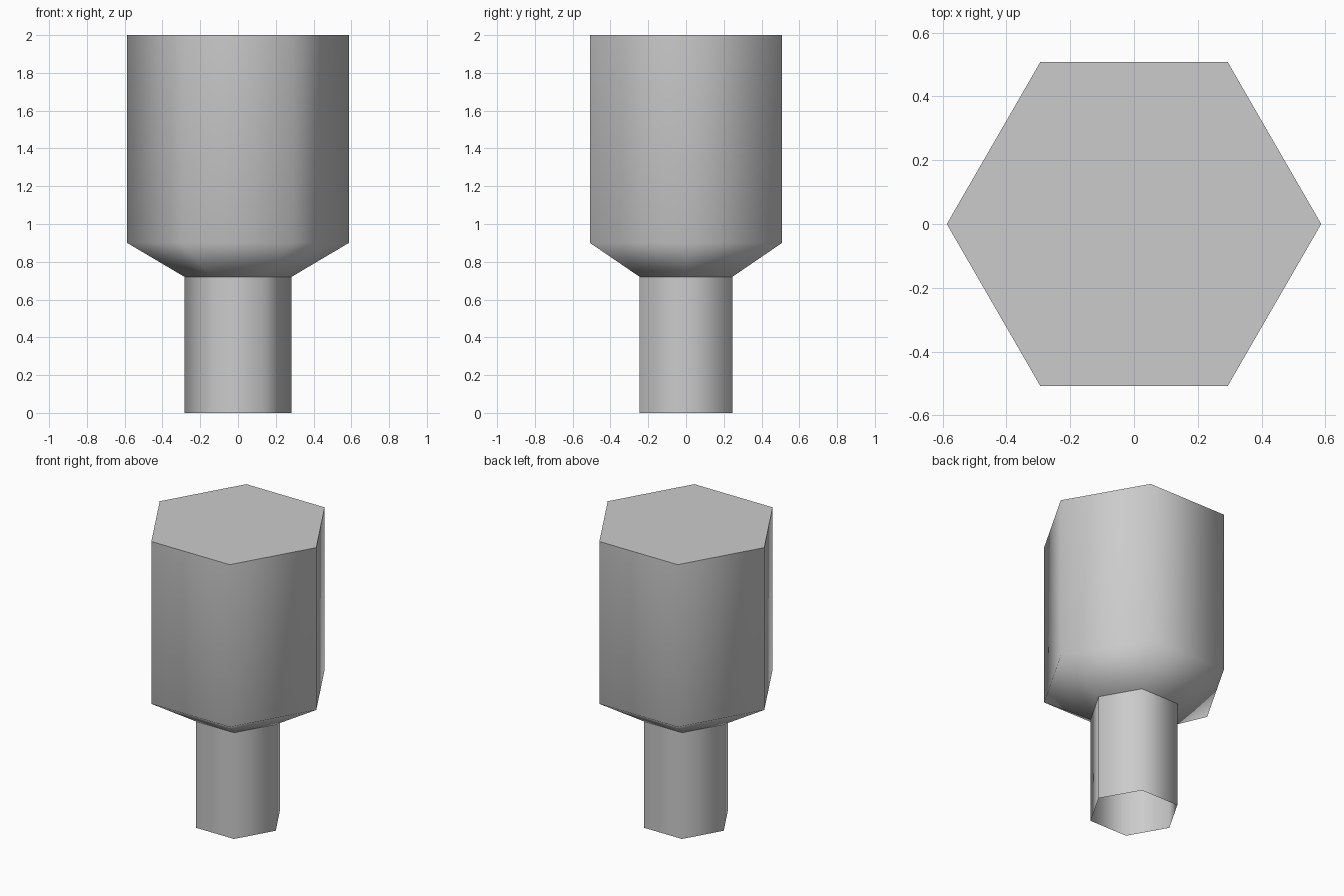
import bpy, math

cube = bpy.data.objects.get("Cube")
if cube:
    bpy.data.objects.remove(cube, do_unlink=True)

SIDES = 6

grey = bpy.data.materials.new("plain grey")
grey.use_nodes = True
colour = (0.6, 0.6, 0.6, 1)
grey.diffuse_color = colour
grey.node_tree.nodes["Principled BSDF"].inputs["Base Color"].default_value = colour


def hex_tube(name, profile, cap_top=False):
    """Sweep a (radius, height) profile around z as a six-sided smooth shell."""
    verts = [(r * math.cos(math.tau * i / SIDES), r * math.sin(math.tau * i / SIDES), z)
             for r, z in profile for i in range(SIDES)]
    faces = []
    for ring in range(len(profile) - 1):
        a, b = ring * SIDES, (ring + 1) * SIDES
        for i in range(SIDES):
            j = (i + 1) % SIDES
            faces.append((a + i, a + j, b + j, b + i))
    last = (len(profile) - 1) * SIDES
    if cap_top:
        faces.append(tuple(range(last, last + SIDES)))

    mesh = bpy.data.meshes.new(name)
    mesh.from_pydata(verts, [], faces)
    mesh.materials.append(grey)
    mesh.shade_smooth()
    # Crisp rim around the flat cap
    if cap_top:
        for edge in mesh.edges:
            edge.use_edge_sharp = min(edge.vertices) >= last
    obj = bpy.data.objects.new(name, mesh)
    bpy.context.collection.objects.link(obj)

    # Let the large walls dominate the shading
    weighted = obj.modifiers.new("weighted normals", 'WEIGHTED_NORMAL')
    weighted.keep_sharp = True
    return obj


# Narrow shaft, open underneath
hex_tube("lower_shaft", [(0.283, 0), (0.283, 0.72)])

# Wide head with tapered underside and flat top
hex_tube("upper_head", [(0.283, 0.72), (0.587, 0.9), (0.587, 2)], cap_top=True)
